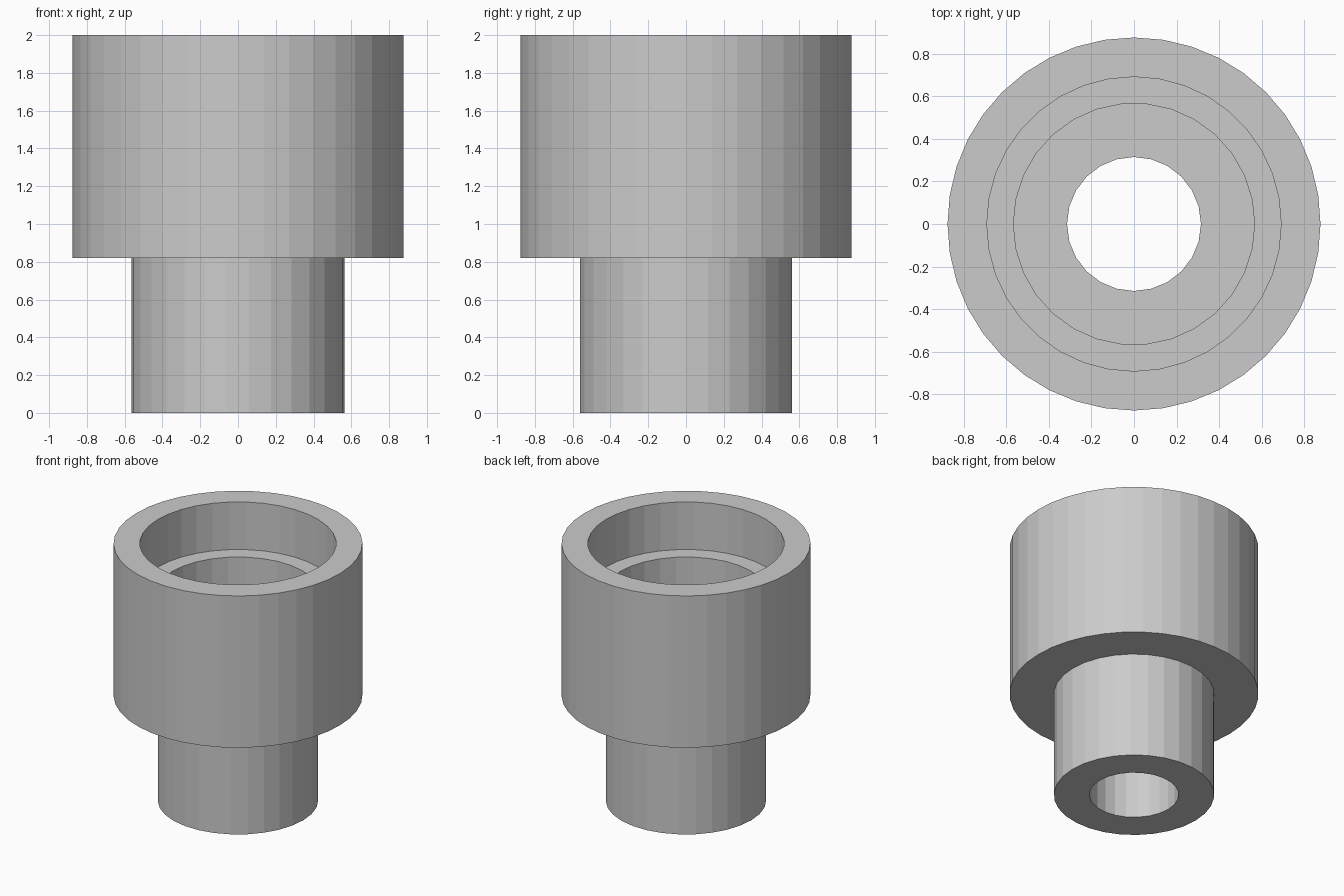
import bpy
import bmesh
from math import cos, sin, tau

if "Cube" in bpy.data.objects:
    bpy.data.objects.remove(bpy.data.objects["Cube"], do_unlink=True)

# Plain grey for the whole part
grey = bpy.data.materials.new("plain grey")
grey.use_nodes = True
colour = (0.6, 0.6, 0.6, 1)
grey.diffuse_color = colour
grey.node_tree.nodes["Principled BSDF"].inputs["Base Color"].default_value = colour

# Closed section: radius, sides and height of each ring
FLANGE, STEM, SOCKET, BORE, HOLE = (0.877, 40), (0.565, 30), (0.692, 36), (0.567, 30), (0.315, 24)
section = [
    (STEM, 0), (STEM, 0.82),        # lower stem
    (FLANGE, 0.82), (FLANGE, 2),    # wide head
    (SOCKET, 2), (SOCKET, 1.63),    # shallow socket
    (BORE, 1.63), (BORE, 1.0),      # deeper bore
    (HOLE, 1.0), (HOLE, 0),         # through hole
]


def add_ring(bm, radius, sides, z):
    return [bm.verts.new((radius * cos(tau * i / sides), radius * sin(tau * i / sides), z))
            for i in range(sides)]


def join_rings(bm, a, b):
    """Stitch two rings, stepping along whichever lags behind in angle."""
    i = j = 0
    while i < len(a) or j < len(b):
        next_a, next_b = (i + 1) / len(a), (j + 1) / len(b)
        step_a, step_b = next_a <= next_b, next_b <= next_a
        face = [a[i % len(a)]]
        if step_a:
            face.append(a[(i + 1) % len(a)])
        if step_b:
            face.append(b[(j + 1) % len(b)])
        face.append(b[j % len(b)])
        bm.faces.new(face)
        i += step_a
        j += step_b


# Join each ring to the next, and the last to the first
bm = bmesh.new()
rings = [add_ring(bm, radius, sides, z) for (radius, sides), z in section]
for i, ring in enumerate(rings):
    join_rings(bm, rings[i - 1], ring)
bmesh.ops.recalc_face_normals(bm, faces=bm.faces[:])

mesh = bpy.data.meshes.new("stepped_sleeve")
bm.to_mesh(mesh)
bm.free()
mesh.materials.append(grey)
sleeve = bpy.data.objects.new("stepped_sleeve", mesh)
bpy.context.collection.objects.link(sleeve)
